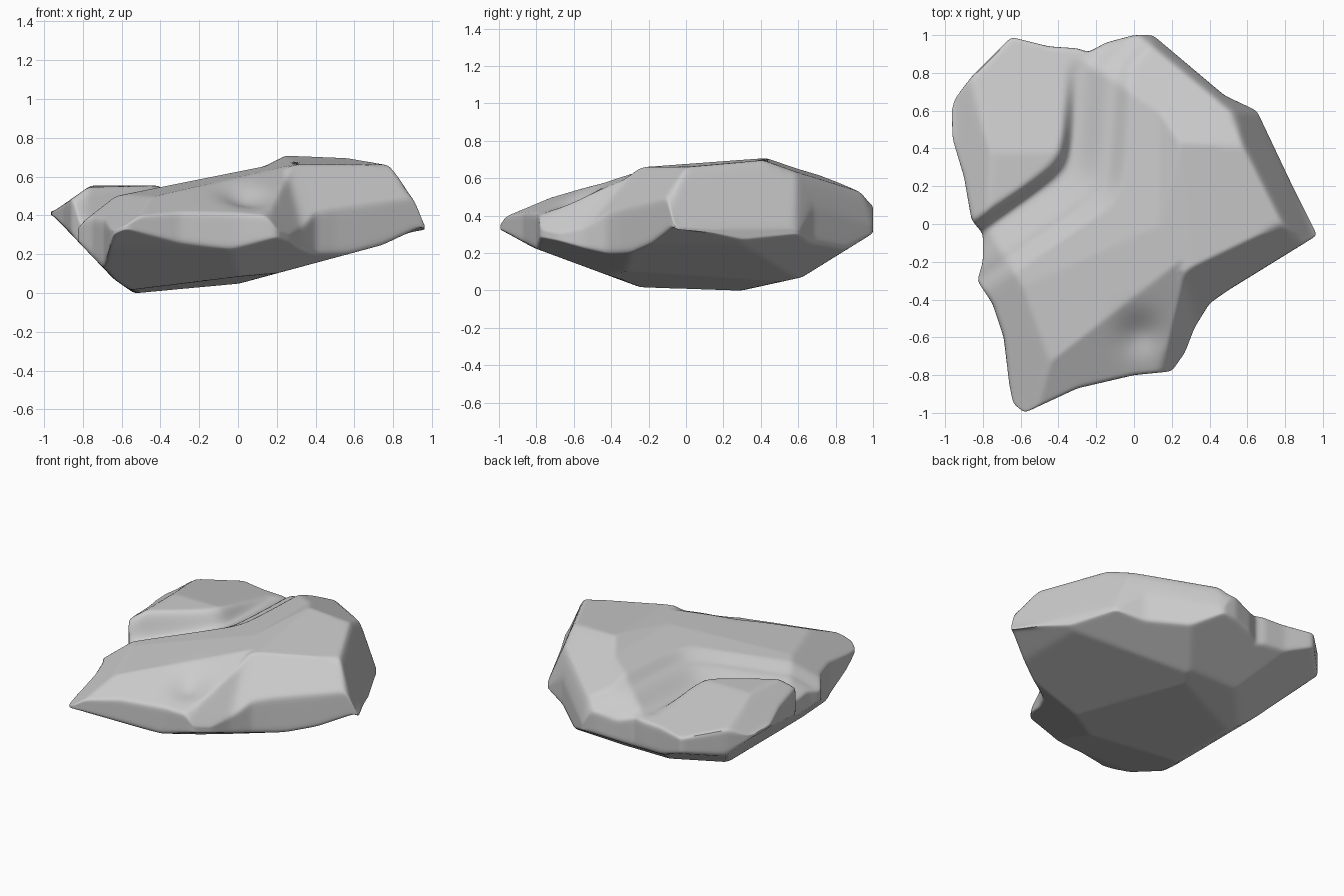
import bpy, bmesh
from math import exp, sqrt, hypot

if "Cube" in bpy.data.objects:
    bpy.data.objects.remove(bpy.data.objects["Cube"])

# Plan outline of the rock, counter-clockwise
OUTLINE = [(.97, -.06), (.83, .22), (.65, .60), (.48, .68), (.10, 1.0), (0, 1.0), (-.15, .96),
           (-.24, .91), (-.3, .93), (-.45, .94), (-.65, .99), (-.86, .78), (-.95, .66),
           (-.965, .6), (-.96, .45), (-.90, .25), (-.86, .02), (-.80, -.05), (-.80, -.2),
           (-.83, -.3), (-.75, -.42), (-.69, -.6), (-.66, -.85), (-.64, -.95), (-.58, -1.0),
           (-.3, -.87), (0, -.80), (.2, -.78), (.27, -.68), (.32, -.55), (.40, -.42), (.5, -.35)]
CENTRE = (-.05, .0)
STEP, RINGS, WALL = .018, 70, 10


def step(a, b, t):
    t = min(1, max(0, (t - a) / (b - a)))
    return t * t * (3 - 2 * t)


def soft_max(a, b, r):
    return .5 * (a + b + sqrt((a - b) ** 2 + r * r))


def top(x, y):
    # chiselled planes of the main mass
    shared = min(.66 + .16 * (x - .18) + .09 * y,              # middle slope
                 max(.605 + .20 * (x + .1), .66 + .5 * (x - .15)),  # left slope
                 .37 + .60 * (x + .83) + .25 * (y + .3),       # front left facet
                 .66 - .035 * (x - .3) + .07 * (y + .23),      # cap
                 .71 - .38 * (y - .43) - .06 * (x - .22),      # back slope
                 .53 - 4 * (.6 * x + .8 * y - .815),           # back right face
                 .67 - 2.5 * (.905 * x + .425 * y - .71),      # right face
                 .41 - .12 * x + .45 * (y + .8) if x < .25 else 9)  # front facet
    main = min(shared, soft_max(
        .66 - 1.15 * (.43 * x - .9 * y - .336),                # front right face
        .60 - 1.6 * (.88 * x - .47 * y - .372), .02))          # side of front spur
    main -= .045 * exp(-((x - .03) ** 2 + (y + .58) ** 2) / .012)  # scooped chip
    # distance from the cliff that separates the left slab
    d1 = x + .385 - .05 * (y - .4) - .12 * step(.8, 1, y)
    d2 = .56 * (x + .345) - .83 * (y - .36)
    d = soft_max(d1, d2, .08) - .015
    groove = .06 * (1 - step(.07, .24, d)) + .045 * (1 - step(.24, .35, d))
    slab = min(.555 + .03 * (y - .4),
               .55 - .18 * (y - .4),
               .41 + .7 * (x + .965))
    w = step(-.005, .055, d)
    return (main - groove) * w + slab * (1 - w)


def bottom(x, y):
    return max(.11 * (x + .5) - .04 * (y - .3),
               .06 + .27 * (x - .05),
               .25 + .47 * (x - .75),
               .03 - .37 * (y + .28),
               .22 - .55 * (y + .8),
               .22 * (y - .3),
               .07 + .62 * (y - .62),
               .30 + .5 * (.8 * x + .6 * y - .88),
               .20 + .5 * (.6 * x - .8 * y - .576),
               .05 - 1.05 * (x + .62),
               .05 - .7 * (x + .61),
               .34 + .55 * (-.5 * x + .87 * y - 1.186))


# Evenly sampled outline
rim = []
for (ax, ay), (bx, by) in zip(OUTLINE, OUTLINE[1:] + OUTLINE[:1]):
    n = max(2, round(hypot(bx - ax, by - ay) / STEP))
    rim += [(ax + (bx - ax) * i / n, ay + (by - ay) * i / n) for i in range(n)]

# Rings run from the top centre over the rim to the bottom centre
bm = bmesh.new()
cx, cy = CENTRE
rings = []


def ring(t, height):
    pts = [(cx + (x - cx) * t, cy + (y - cy) * t) for x, y in rim]
    rings.append([bm.verts.new((x, y, height(x, y))) for x, y in pts])


def wall_height(f):
    def h(x, y):
        lo, hi = bottom(x, y), top(x, y)
        if hi < lo + .02:
            mid = (hi + lo) / 2
            lo, hi = mid - .01, mid + .01
        return hi + (lo - hi) * f
    return h


for i in range(1, RINGS):
    ring(i / RINGS, lambda x, y: max(top(x, y), bottom(x, y) + .005))
for i in range(WALL + 1):
    ring(1, wall_height(i / WALL))
for i in range(RINGS - 1, 0, -1):
    ring(i / RINGS, bottom)

count = len(rim)
for a, b in zip(rings, rings[1:]):
    for i in range(count):
        j = (i + 1) % count
        bm.faces.new((a[i], b[i], b[j], a[j]))
for r, h in ((rings[0], top), (rings[-1], bottom)):
    c = bm.verts.new((cx, cy, h(cx, cy)))
    for i in range(count):
        bm.faces.new((c, r[i], r[(i + 1) % count]))

# Slightly worn edges, then stand it on the ground
for _ in range(4):
    bmesh.ops.smooth_vert(bm, verts=bm.verts, factor=.5,
                          use_axis_x=True, use_axis_y=True, use_axis_z=True)
low = min(v.co.z for v in bm.verts)
bmesh.ops.translate(bm, verts=bm.verts, vec=(0, 0, -low))
bmesh.ops.recalc_face_normals(bm, faces=bm.faces)

mesh = bpy.data.meshes.new("rock")
bm.to_mesh(mesh)
bm.free()
rock = bpy.data.objects.new("rock", mesh)
bpy.context.collection.objects.link(rock)
bpy.context.view_layer.objects.active = rock
rock.select_set(True)
bpy.ops.object.shade_smooth_by_angle(angle=.7)
